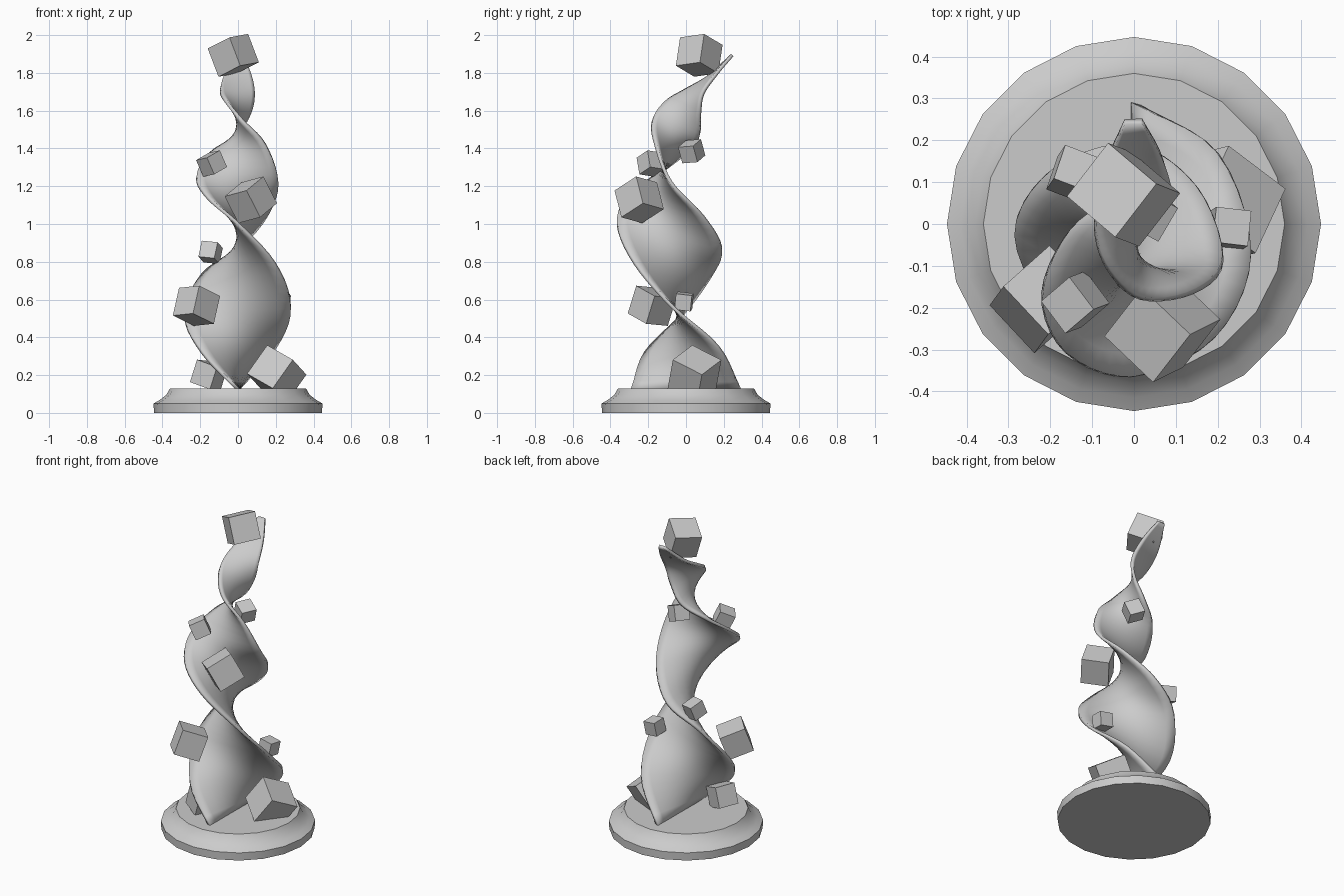
import bpy, bmesh, math
from mathutils import Vector, Matrix

if "Cube" in bpy.data.objects:
    bpy.data.objects.remove(bpy.data.objects["Cube"])


def add_object(name, verts, faces):
    mesh = bpy.data.meshes.new(name)
    mesh.from_pydata(verts, [], faces)
    bm = bmesh.new()
    bm.from_mesh(mesh)
    bmesh.ops.recalc_face_normals(bm, faces=bm.faces)
    bm.to_mesh(mesh)
    bm.free()
    obj = bpy.data.objects.new(name, mesh)
    bpy.context.collection.objects.link(obj)
    return obj


def smooth(obj, angle=40):
    bpy.ops.object.select_all(action='DESELECT')
    obj.select_set(True)
    bpy.context.view_layer.objects.active = obj
    bpy.ops.object.shade_smooth_by_angle(angle=math.radians(angle))


def spline(points, steps):
    # Catmull-Rom curve through the points
    p = [Vector(q) for q in points]
    p = [2 * p[0] - p[1]] + p + [2 * p[-1] - p[-2]]
    out = []
    for i in range(1, len(p) - 2):
        a, b, c, d = p[i - 1:i + 3]
        for k in range(steps):
            t = k / steps
            out.append(0.5 * (2 * b + (c - a) * t + (2 * a - 5 * b + 4 * c - d) * t * t
                              + (3 * b - a - 3 * c + d) * t ** 3))
    return out + [p[-2]]


# Round stepped plinth with 20 sides
N = 20
profile = [(0.445, 0), (0.447, 0.05), (0.415, 0.068), (0.38, 0.095), (0.36, 0.13)]
verts = [(r * math.cos(2 * math.pi * i / N), r * math.sin(2 * math.pi * i / N), z)
         for r, z in profile for i in range(N)]
faces = [(j * N + i, j * N + (i + 1) % N, (j + 1) * N + (i + 1) % N, (j + 1) * N + i)
         for j in range(len(profile) - 1) for i in range(N)]
top = (len(profile) - 1) * N
faces += [tuple(range(N)), tuple(range(top, top + N))]
smooth(add_object("plinth", verts, faces))

# Twisted tapering ribbon, ruled between two spiralling edges
edge_a = [(0, .29, .125), (.2, .17, .35), (.28, -.07, .56), (.195, -.27, .79),
          (0, -.365, 1.0), (-.16, -.31, 1.14), (-.22, -.17, 1.25), (-.15, -.01, 1.37),
          (-.02, .07, 1.46), (.06, .075, 1.58), (.085, .09, 1.69), (.065, .165, 1.8),
          (.02, .245, 1.895)]
edge_b = [(0, -.29, .125), (-.19, -.215, .32), (-.285, -.02, .52), (-.19, .135, .73),
          (0, .19, .87), (.15, .09, 1.04), (.213, -.08, 1.22), (.145, -.16, 1.42),
          (.02, -.178, 1.55), (-.06, -.11, 1.645), (-.093, -.01, 1.705), (-.075, .12, 1.78),
          (-.022, .245, 1.895)]
A, B = spline(edge_a, 5), spline(edge_b, 5)
W = 10
verts = [a.lerp(b, k / W) for a, b in zip(A, B) for k in range(W + 1)]
faces = [(r * (W + 1) + k, r * (W + 1) + k + 1, (r + 1) * (W + 1) + k + 1, (r + 1) * (W + 1) + k)
         for r in range(len(A) - 1) for k in range(W)]
ribbon = add_object("twisted_ribbon", verts, faces)
mod = ribbon.modifiers.new("thickness", 'SOLIDIFY')
mod.thickness = 0.018
mod.offset = 0
smooth(ribbon)


# Tumbling cubes: centre, size, and the x and y rows of the rotation
cubes = [
    ((-.025, .07, 1.893), .162, (.75, -.64, .37), (-.55, -.77, -.12)),
    ((.068, -.248, 1.128), .163, (-.69, .53, .43), (.67, .70, .22)),
    ((-.22, -.18, .567), .157, (.21, .68, .70), (.28, -.73, .60)),
    ((.205, .045, .205), .187, (.73, -.385, -.575), (-.55, -.82, -.145)),
    ((-.14, -.187, 1.32), .097, (.7, .6, .4), (.6, -.8, .15)),
    ((-.145, .12, .85), .09, (.92, .3, .2), (-.3, .9, .3)),
    ((.03, .03, 1.385), .093, (.8, .5, .3), (-.45, .85, -.25)),
    ((.228, -.01, .59), .085, (.98, .1, .15), (-.1, .98, .1)),
    ((-.155, -.145, .2), .125, (.85, .45, .3), (-.45, .88, -.1)),
]
for i, (centre, size, rx, ry) in enumerate(cubes, 1):
    x = Vector(rx).normalized()
    y = Vector(ry)
    y = (y - x * x.dot(y)).normalized()
    rot = Matrix((x, y, x.cross(y))).to_4x4()
    bpy.ops.mesh.primitive_cube_add(size=size)
    cube = bpy.context.object
    cube.name = f"cube_{i}"
    cube.matrix_world = Matrix.Translation(centre) @ rot
